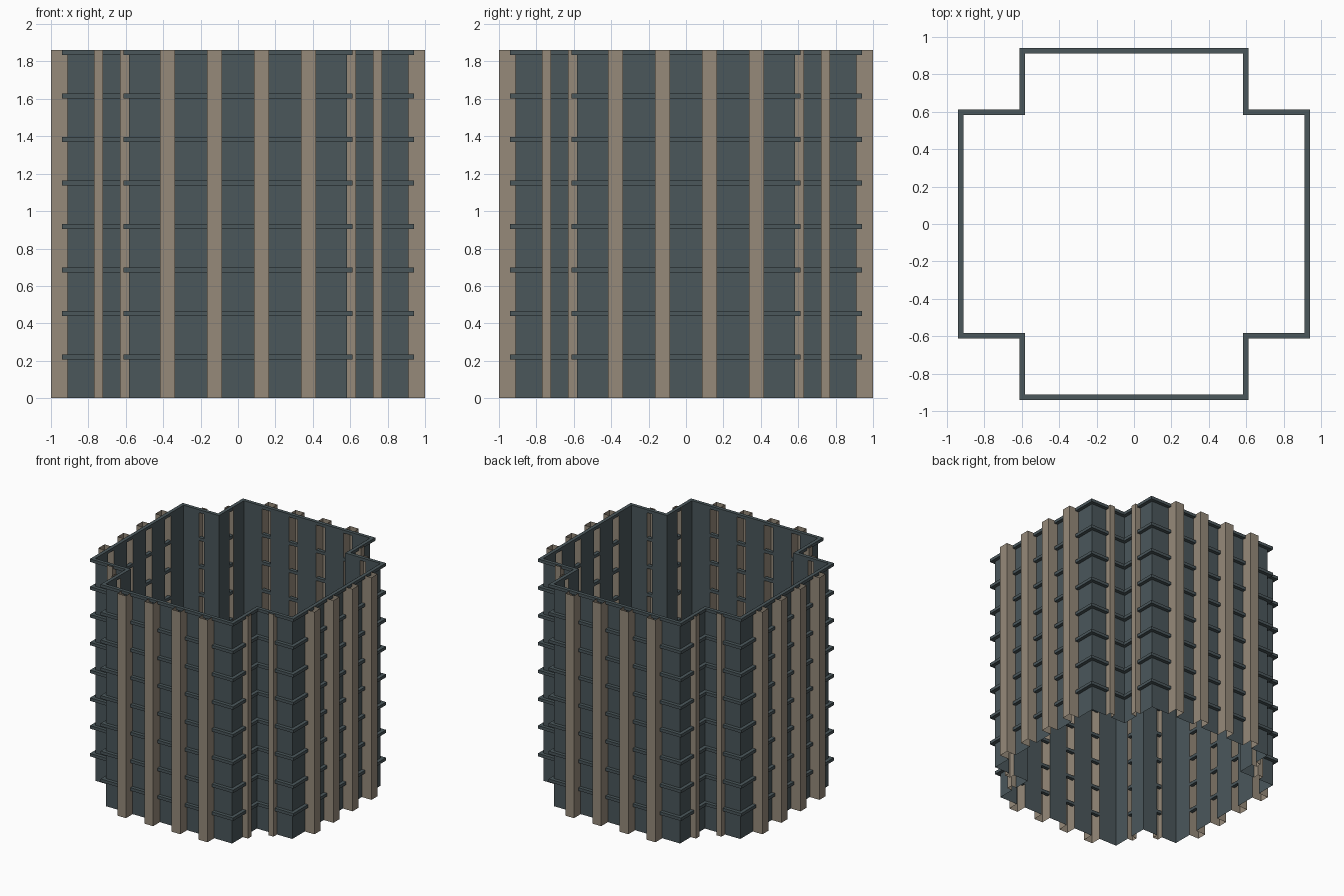
import bpy
from mathutils import Vector, Matrix

if "Cube" in bpy.data.objects:
    bpy.data.objects.remove(bpy.data.objects["Cube"])

H = 1.86            # total height
L, W = 0.911, 0.583  # arm reach and arm half-width of the cross plan
FLOORS = 8


def material(name, col):
    m = bpy.data.materials.new(name)
    m.diffuse_color = (*col, 1)
    m.use_nodes = True
    m.node_tree.nodes["Principled BSDF"].inputs["Base Color"].default_value = m.diffuse_color
    return m


slate = material("slate", (0.069, 0.095, 0.105))
beige = material("beige", (0.305, 0.254, 0.195))


def make(name, verts, faces, mat):
    me = bpy.data.meshes.new(name)
    me.from_pydata(verts, [], faces)
    me.materials.append(mat)
    ob = bpy.data.objects.new(name, me)
    bpy.context.collection.objects.link(ob)


def extrude_paths(name, paths, mat):
    """Raise open plan polylines into full-height sheets."""
    verts, faces = [], []
    for path in paths:
        for i, p in enumerate(path):
            n = len(verts)
            verts += [(p.x, p.y, 0), (p.x, p.y, H)]
            if i:
                faces.append((n - 2, n, n + 1, n - 1))
    make(name, verts, faces, mat)


# One quarter of the plan: (start, end, fin centres along wall, fin width, depth)
mid = 0.746 - W
quarter = [
    (Vector((-W, -L)), Vector((W, -L)), [W + c for c in (-.377, -.126, .126, .377)], .081, 1 - L),
    (Vector((W, -L)), Vector((W, -W)), [L - W - mid], .048, .048),
    (Vector((W, -W)), Vector((L, -W)), [mid], .048, .048),
]

panels, fins = [], []
for k in range(4):
    rot = Matrix(((0, -1), (1, 0))) if k else Matrix.Identity(2)
    quarter = [(rot @ a, rot @ b, c, w, d) for a, b, c, w, d in quarter]
    for a, b, centres, w, d in quarter:
        t = (b - a).normalized()
        out = Vector((t.y, -t.x)) * d
        start = a
        for c in centres:
            p, q = a + t * (c - w / 2), a + t * (c + w / 2)
            panels.append([start, p])
            fins.append([p, p + out, q + out, q])   # channel open to the inside
            start = q
        panels.append([start, b])

extrude_paths("wall_panels", panels, slate)
extrude_paths("vertical_fins", fins, beige)


def cross(offset):
    a, b = W + offset, L + offset
    return [(-a, -b), (a, -b), (a, -a), (b, -a), (b, a), (a, a),
            (a, b), (-a, b), (-a, a), (-b, a), (-b, -a), (-a, -a)]


# Floor bands: rings following the cross plan
verts, faces = [], []
for f in range(1, FLOORS + 1):
    top = H * f / FLOORS
    base = len(verts)
    for off, z in ((.001, top - .025), (.03, top - .025), (.03, top), (.001, top)):
        verts += [(x, y, z) for x, y in cross(off)]
    for r in range(4):
        for i in range(12):
            j, s = (i + 1) % 12, (r + 1) % 4
            faces.append((base + r * 12 + i, base + r * 12 + j,
                          base + s * 12 + j, base + s * 12 + i))
make("floor_bands", verts, faces, slate)
